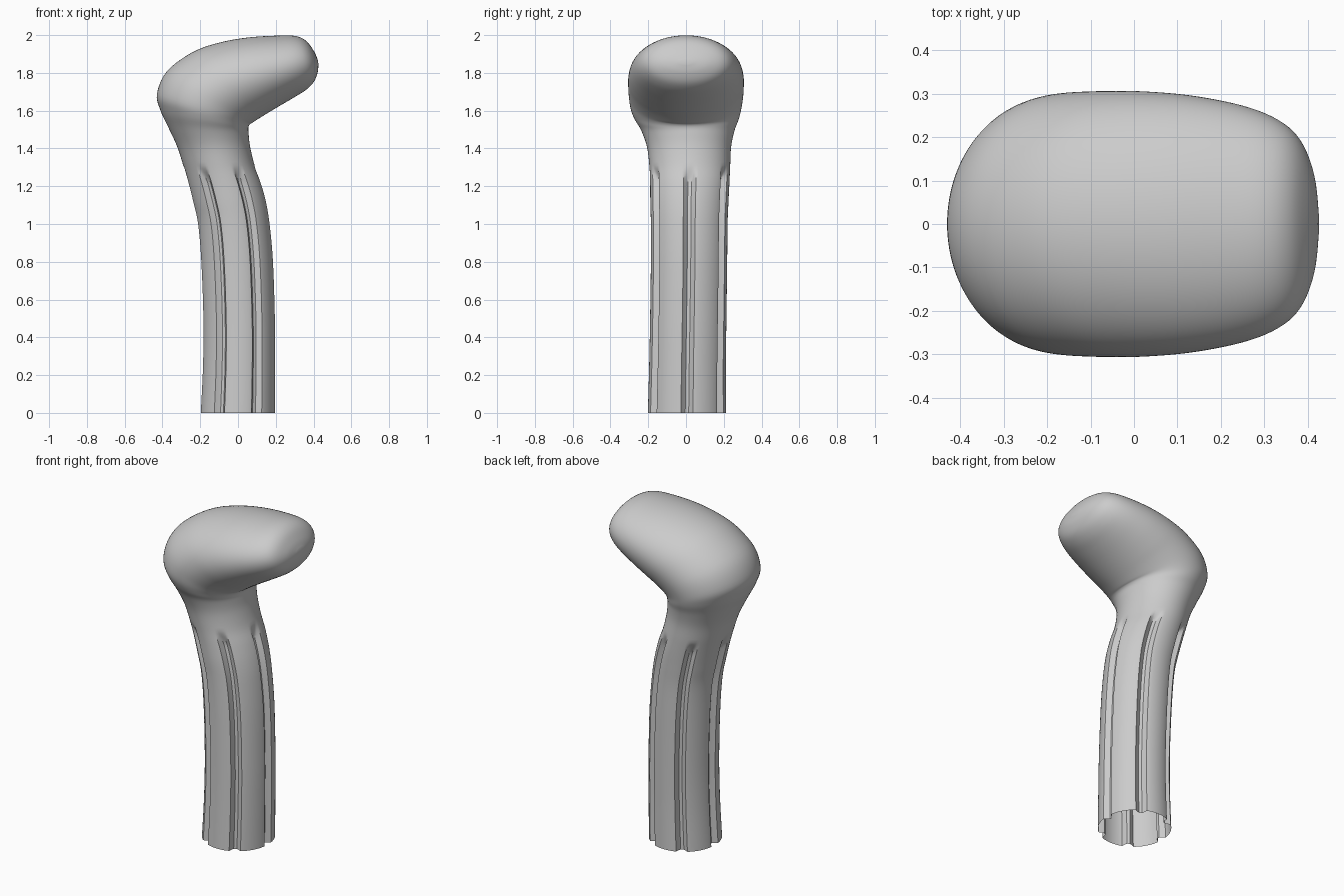
import bpy, bmesh, math
from mathutils import Vector

if "Cube" in bpy.data.objects:
    bpy.data.objects.remove(bpy.data.objects["Cube"])

SEG = 120      # points around each ring
SUB = 5        # rings between two sections

# Sections along the sweep: outer point (x, z), inner point (x, z),
# half width in y, y centre, groove strength
SECTIONS = [
    (-.200, .00, .200, .00, .207, .005, 1),
    (-.188, .25, .200, .25, .203, .008, 1),
    (-.186, .50, .198, .50, .202, .012, 1),
    (-.197, .80, .188, .80, .202, .016, 1),
    (-.214, 1.00, .170, 1.00, .203, .017, 1),
    (-.240, 1.12, .150, 1.12, .207, .018, 1),
    (-.265, 1.22, .122, 1.22, .210, .020, 1),
    (-.290, 1.31, .088, 1.31, .214, .020, 0),
    (-.322, 1.41, .064, 1.41, .223, .016, 0),
    (-.368, 1.51, .056, 1.48, .247, .010, 0),
    (-.410, 1.60, .055, 1.51, .275, .004, 0),
    (-.429, 1.69, .062, 1.527, .292, 0, 0),
    (-.375, 1.81, .075, 1.535, .302, 0, 0),
    (-.240, 1.91, .105, 1.555, .306, 0, 0),
    (-.100, 1.96, .150, 1.583, .305, 0, 0),
    (.050, 1.987, .220, 1.625, .295, 0, 0),
    (.200, 1.997, .300, 1.672, .272, 0, 0),
    (.300, 1.996, .360, 1.710, .240, 0, 0),
    (.360, 1.970, .400, 1.750, .195, 0, 0),
    (.402, 1.915, .421, 1.800, .120, 0, 0),
    (.422, 1.870, .426, 1.845, .030, 0, 0),
]


def blend(i, t):
    """Smooth interpolation through the sections."""
    n = len(SECTIONS)
    p = [SECTIONS[min(max(i + k, 0), n - 1)] for k in (-1, 0, 1, 2)]
    return [b + .5 * t * (c - a + t * (2 * a - 5 * b + 4 * c - d
            + t * (3 * (b - c) + d - a))) for a, b, c, d in zip(*p)]


def groove(angle):
    """Narrow channel every 60 degrees."""
    off = abs((math.degrees(angle) + 30) % 60 - 30)
    t = min(max((9.5 - off) / 6, 0), 1)
    return t * t * (3 - 2 * t)


def ring(bm, sec):
    ox, oz, ix, iz, hy, cy, depth = sec
    depth = min(max(depth, 0), 1) * .15
    mid = Vector(((ox + ix) / 2, cy, (oz + iz) / 2))
    half = Vector(((ix - ox) / 2, 0, (iz - oz) / 2))
    verts = []
    for k in range(SEG):
        a = 2 * math.pi * k / SEG
        r = 1 - depth * groove(a)
        verts.append(bm.verts.new(mid + r * (half * math.cos(a)
                     + Vector((0, hy * math.sin(a), 0)))))
    return verts


# Fluted hollow shaft flowing into the bent grip, open at the bottom
bm = bmesh.new()
rings = [ring(bm, blend(i, s / SUB))
         for i in range(len(SECTIONS) - 1) for s in range(SUB)]
rings.append(ring(bm, SECTIONS[-1]))
for lo, hi in zip(rings, rings[1:]):
    for k in range(SEG):
        n = (k + 1) % SEG
        bm.faces.new((lo[k], lo[n], hi[n], hi[k]))
bm.faces.new(rings[-1])
bmesh.ops.recalc_face_normals(bm, faces=bm.faces)
mesh = bpy.data.meshes.new("cane_handle")
bm.to_mesh(mesh)
bm.free()
handle = bpy.data.objects.new("cane_handle", mesh)
bpy.context.collection.objects.link(handle)
bpy.context.view_layer.objects.active = handle
handle.select_set(True)
bpy.ops.object.shade_smooth_by_angle(angle=math.radians(40))
